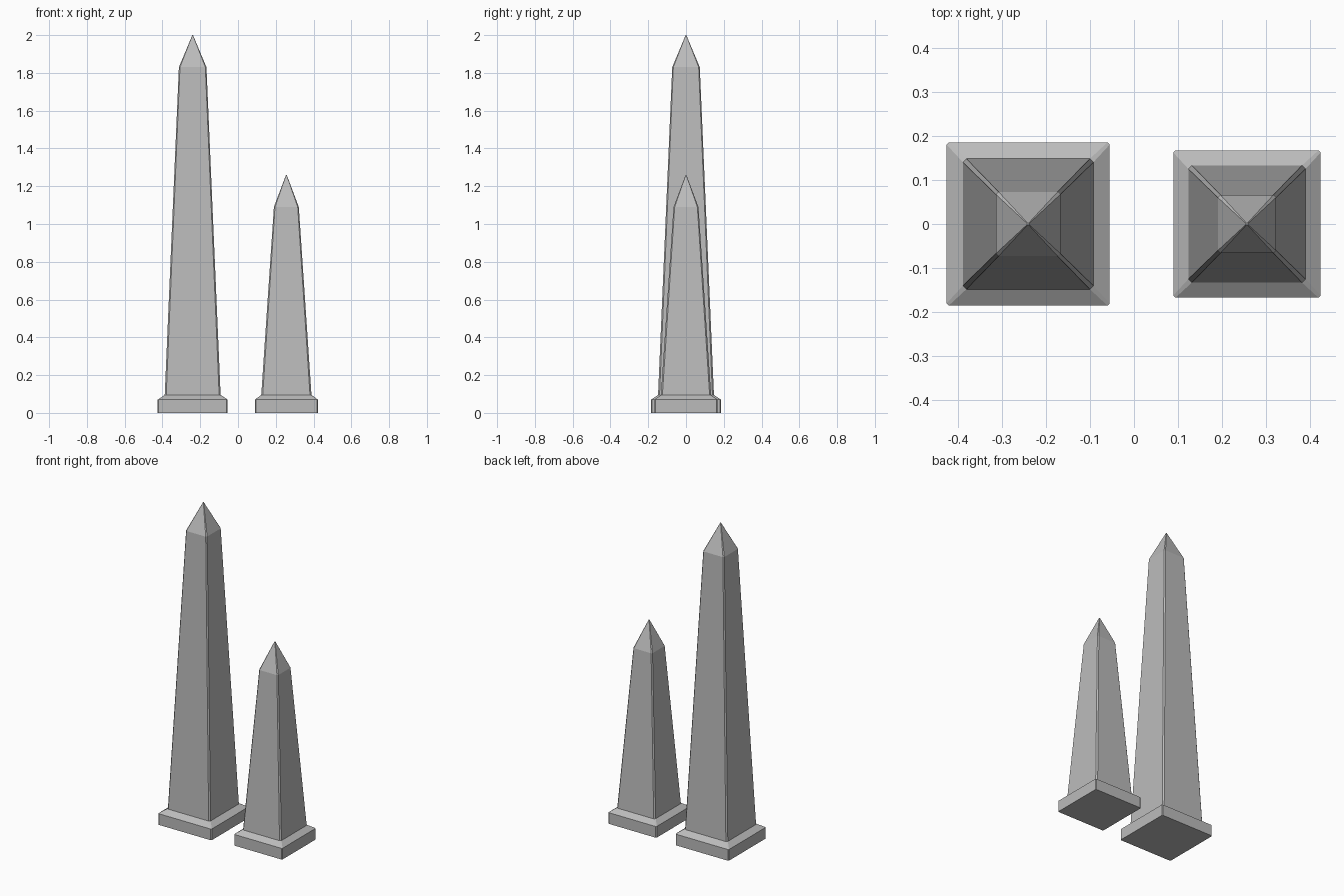
import bpy

cube = bpy.data.objects.get("Cube")
if cube:
    bpy.data.objects.remove(cube, do_unlink=True)

stone = bpy.data.materials.new("grey_stone")
stone.use_nodes = True
colour = (0.5, 0.5, 0.5, 1)
stone.diffuse_color = colour
stone.node_tree.nodes["Principled BSDF"].inputs["Base Color"].default_value = colour


def ring(half, chamfer, z):
    """Square outline with clipped corners."""
    inner = half - chamfer
    corners = [(1, 1), (-1, 1), (-1, -1), (1, -1)]
    points = []
    for i, (sx, sy) in enumerate(corners):
        pair = [(sx * half, sy * inner, z), (sx * inner, sy * half, z)]
        points += pair if i % 2 == 0 else pair[::-1]
    return points


def obelisk(name, x, profile):
    """Stack clipped squares from (half width, corner clip, height)."""
    verts = [p for level in profile for p in ring(*level)]
    n = 8
    faces = [tuple(reversed(range(n)))]
    for k in range(len(profile) - 1):
        a = k * n
        for i in range(n):
            j = (i + 1) % n
            faces.append((a + i, a + j, a + n + j, a + n + i))
    faces.append(tuple(range(len(verts) - n, len(verts))))
    mesh = bpy.data.meshes.new(name)
    mesh.from_pydata(verts, [], faces)
    mesh.materials.append(stone)
    obj = bpy.data.objects.new(name, mesh)
    obj.location.x = x
    bpy.context.collection.objects.link(obj)


# Plinth, sloped ledge, tapering shaft and pointed cap
def make(name, x, base, foot, neck, shoulder, tip):
    obelisk(name, x, [
        (base, 0.005, 0), (base, 0.005, 0.07),
        (foot, 0.008, 0.095), (neck, 0.006, shoulder),
        (0.002, 0.001, tip)])


make("tall_obelisk", -0.24, 0.185, 0.148, 0.073, 1.83, 2.0)
make("short_obelisk", 0.256, 0.167, 0.133, 0.066, 1.09, 1.26)
